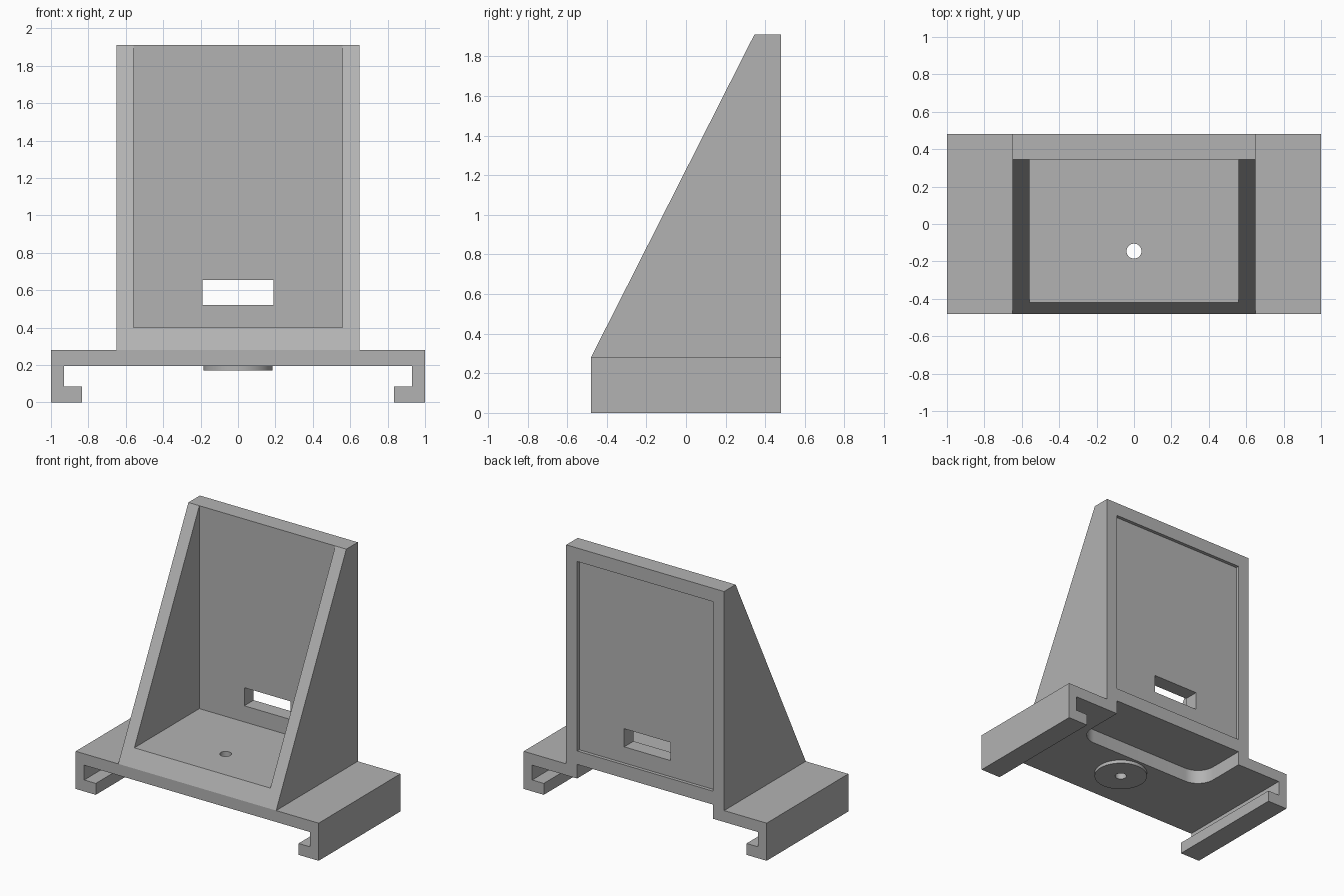
import bpy, bmesh, math
from mathutils import Vector

cube = bpy.data.objects.get("Cube")
if cube:
    bpy.data.objects.remove(cube, do_unlink=True)

grey = bpy.data.materials.new("plain grey")
grey.use_nodes = True
colour = (0.45, 0.45, 0.45, 1)
grey.diffuse_color = colour
grey.node_tree.nodes["Principled BSDF"].inputs["Base Color"].default_value = colour


def prism(name, points, direction):
    """Extrude a closed loop of 3D points along a direction."""
    bm = bmesh.new()
    face = bm.faces.new([bm.verts.new(p) for p in points])
    moved = bmesh.ops.extrude_face_region(bm, geom=[face])["geom"]
    bmesh.ops.translate(bm, vec=Vector(direction),
                        verts=[v for v in moved if isinstance(v, bmesh.types.BMVert)])
    bmesh.ops.recalc_face_normals(bm, faces=bm.faces)
    mesh = bpy.data.meshes.new(name)
    bm.to_mesh(mesh)
    bm.free()
    mesh.materials.append(grey)
    obj = bpy.data.objects.new(name, mesh)
    bpy.context.collection.objects.link(obj)
    return obj


def box(name, x, y, z):
    """Box between (min, max) pairs."""
    loop = [(x[0], y[0], z[0]), (x[1], y[0], z[0]), (x[1], y[1], z[0]), (x[0], y[1], z[0])]
    return prism(name, loop, (0, 0, z[1] - z[0]))


def disc(name, centre, radius, z0, z1, sides=48):
    angles = [2 * math.pi * i / sides for i in range(sides)]
    loop = [(centre[0] + radius * math.cos(a), centre[1] + radius * math.sin(a), z0)
            for a in angles]
    return prism(name, loop, (0, 0, z1 - z0))


def combine(target, tool, operation):
    """Apply an exact boolean and remove the tool object."""
    mod = target.modifiers.new(operation.lower(), "BOOLEAN")
    mod.operation, mod.solver, mod.object = operation, "EXACT", tool
    bpy.context.view_layer.objects.active = target
    bpy.ops.object.modifier_apply(modifier=mod.name)
    bpy.data.objects.remove(tool, do_unlink=True)


FRONT, BACK = -0.48, 0.48
HALF, INNER = 0.65, 0.56      # outer and inner half width of the upright
WALL = 0.345                  # front of the back wall
FLOOR, TOP, ROOF = 0.40, 1.91, 0.30
HOLE = (0, -0.145)

# Base plate with a hooked rail along each side
half = [(0.835, 0), (1, 0), (1, 0.28)]
hook = [(0.93, 0.195), (0.93, 0.085), (0.835, 0.085)]
right = hook + half
profile = right + [(-x, z) for x, z in reversed(right)]
bracket = prism("bracket", [(x, FRONT, z) for x, z in profile], (0, BACK - FRONT, 0))

# Upright with sloping sides
side = [(FRONT, 0.24), (BACK, 0.24), (BACK, TOP), (WALL, TOP), (FRONT, 0.28)]
combine(bracket, prism("upright", [(-HALF, y, z) for y, z in side], (2 * HALF, 0, 0)), "UNION")

# Round boss under the plate
combine(bracket, disc("boss", HOLE, 0.185, 0.17, 0.24), "UNION")

# Open interior between the side walls
combine(bracket, box("interior", (-INNER, INNER), (-1, WALL), (FLOOR, 3)), "DIFFERENCE")

# Shallow panel recess in the back
combine(bracket, box("back_recess", (-INNER, INNER), (BACK - 0.025, 1), (FLOOR, 1.81)),
        "DIFFERENCE")

# Slot through the back wall
combine(bracket, box("slot", (-0.19, 0.19), (0.2, 1), (0.52, 0.655)), "DIFFERENCE")

# Pocket with rounded front corners, open below and at the back
radius, depth = 0.14, 0.06
arc = []
for i in range(13):
    a = math.pi / 2 * i / 12
    arc.append((INNER - radius + radius * math.cos(a), depth + radius - radius * math.sin(a)))
loop = [(INNER, 1)] + arc + [(-x, y) for x, y in reversed(arc)] + [(-INNER, 1)]
combine(bracket, prism("pocket", [(x, y, 0.1) for x, y in loop], (0, 0, ROOF - 0.1)),
        "DIFFERENCE")

# Screw hole through floor and boss
combine(bracket, disc("screw_hole", HOLE, 0.04, 0, 1, 32), "DIFFERENCE")

# Smooth curves, sharp edges
bpy.ops.object.select_all(action="DESELECT")
bracket.select_set(True)
bpy.context.view_layer.objects.active = bracket
bpy.ops.object.shade_smooth_by_angle(angle=math.radians(25))
